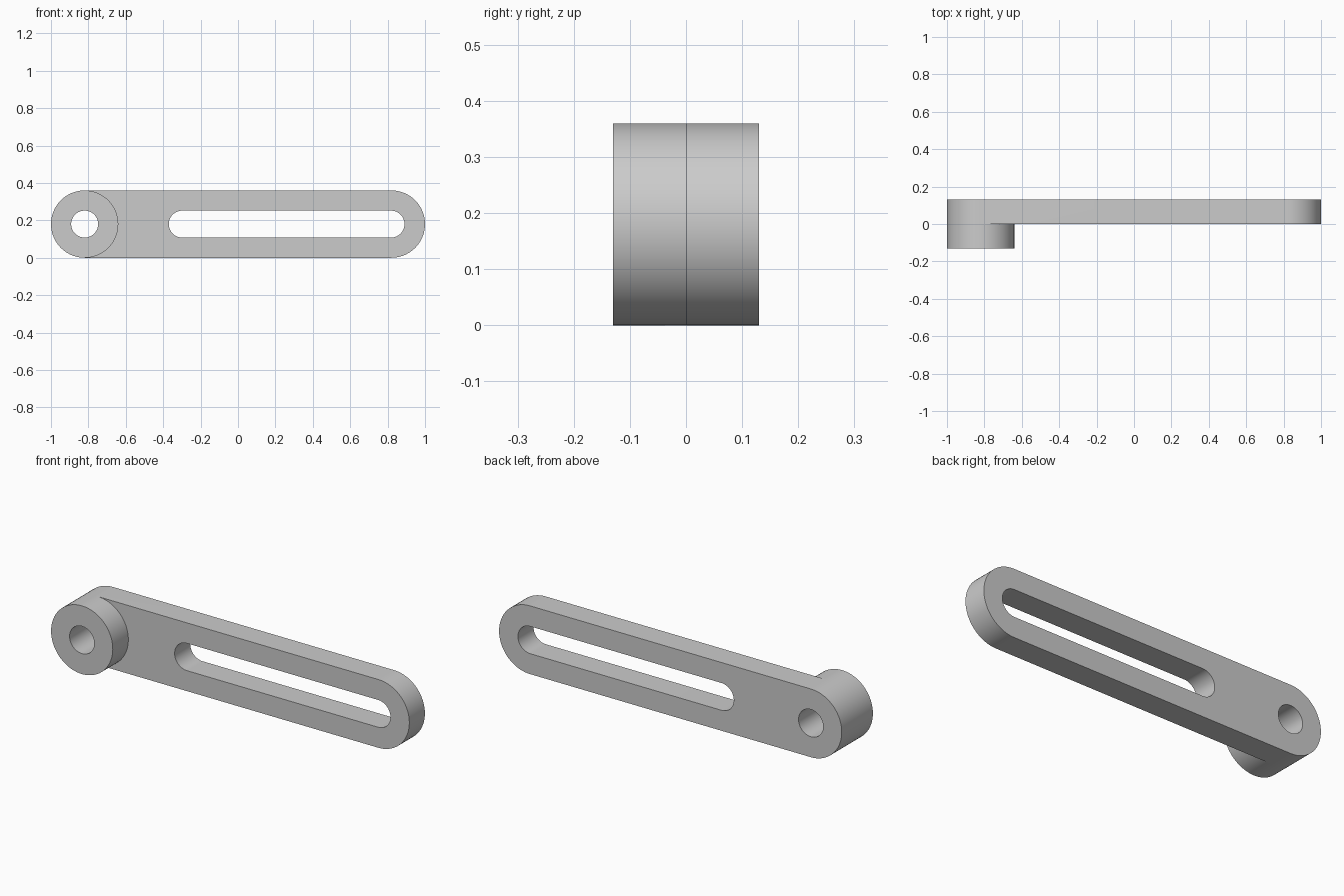
import bpy, bmesh
from math import sin, cos, radians

cube = bpy.data.objects.get("Cube")
if cube:
    bpy.data.objects.remove(cube)

R, HOLE_R, SLOT_R = 0.18, 0.072, 0.072
PIVOT_X, END_X = -0.82, 0.82
SLOT_X0, SLOT_X1 = -0.298, 0.818
FRONT, MID, BACK = -0.13, 0.0, 0.13
STEP = 5  # degrees per facet


def arc(x, r, start, end):
    n = abs(end - start) // STEP
    angles = [radians(start + (end - start) * i / n) for i in range(n + 1)]
    return [(x + r * cos(a), R + r * sin(a)) for a in angles]


def circle(x, r):
    return arc(x, r, 90, 450)[:-1]


def stadium(x0, x1, r):
    return arc(x0, r, 90, 270) + arc(x1, r, 270, 450)


bm = bmesh.new()


def ring(points, y):
    return [bm.verts.new((x, y, z)) for x, z in points]


def wall(points, y0, y1):
    a, b = ring(points, y0), ring(points, y1)
    for i in range(len(a)):
        bm.faces.new((a[i - 1], a[i], b[i], b[i - 1]))


def cap(y, *loops):
    edges = []
    for points in loops:
        v = ring(points, y)
        edges += [bm.edges.new((v[i - 1], v[i])) for i in range(len(v))]
    bmesh.ops.triangle_fill(bm, edges=edges, use_beauty=True, normal=(0, -1, 0))


outline = stadium(PIVOT_X, END_X, R)
boss = circle(PIVOT_X, R)
hole = circle(PIVOT_X, HOLE_R)
slot = stadium(SLOT_X0, SLOT_X1, SLOT_R)
# Front of the arm stops at the round boss
arm_front = arc(PIVOT_X, R, 90, -90) + arc(END_X, R, -90, 90)

# Outer walls, pivot hole and slot
wall(outline, MID, BACK)
wall(boss, FRONT, MID)
wall(hole, FRONT, BACK)
wall(slot, MID, BACK)

# Flat faces
cap(BACK, outline, hole, slot)
cap(MID, arm_front, slot)
cap(FRONT, boss, hole)

bmesh.ops.remove_doubles(bm, verts=bm.verts[:], dist=0.00005)
bmesh.ops.recalc_face_normals(bm, faces=bm.faces[:])

mesh = bpy.data.meshes.new("slotted_arm")
bm.to_mesh(mesh)
bm.free()
arm = bpy.data.objects.new("slotted_arm", mesh)
bpy.context.collection.objects.link(arm)

# Plain grey metal
grey = bpy.data.materials.new("light_grey")
grey.use_nodes = True
colour = (0.6, 0.6, 0.6, 1)
grey.diffuse_color = colour
for node in grey.node_tree.nodes:
    if node.type == 'BSDF_PRINCIPLED':
        node.inputs["Base Color"].default_value = colour
mesh.materials.append(grey)

bpy.ops.object.select_all(action='DESELECT')
arm.select_set(True)
bpy.context.view_layer.objects.active = arm
bpy.ops.object.shade_smooth_by_angle(angle=radians(30))
